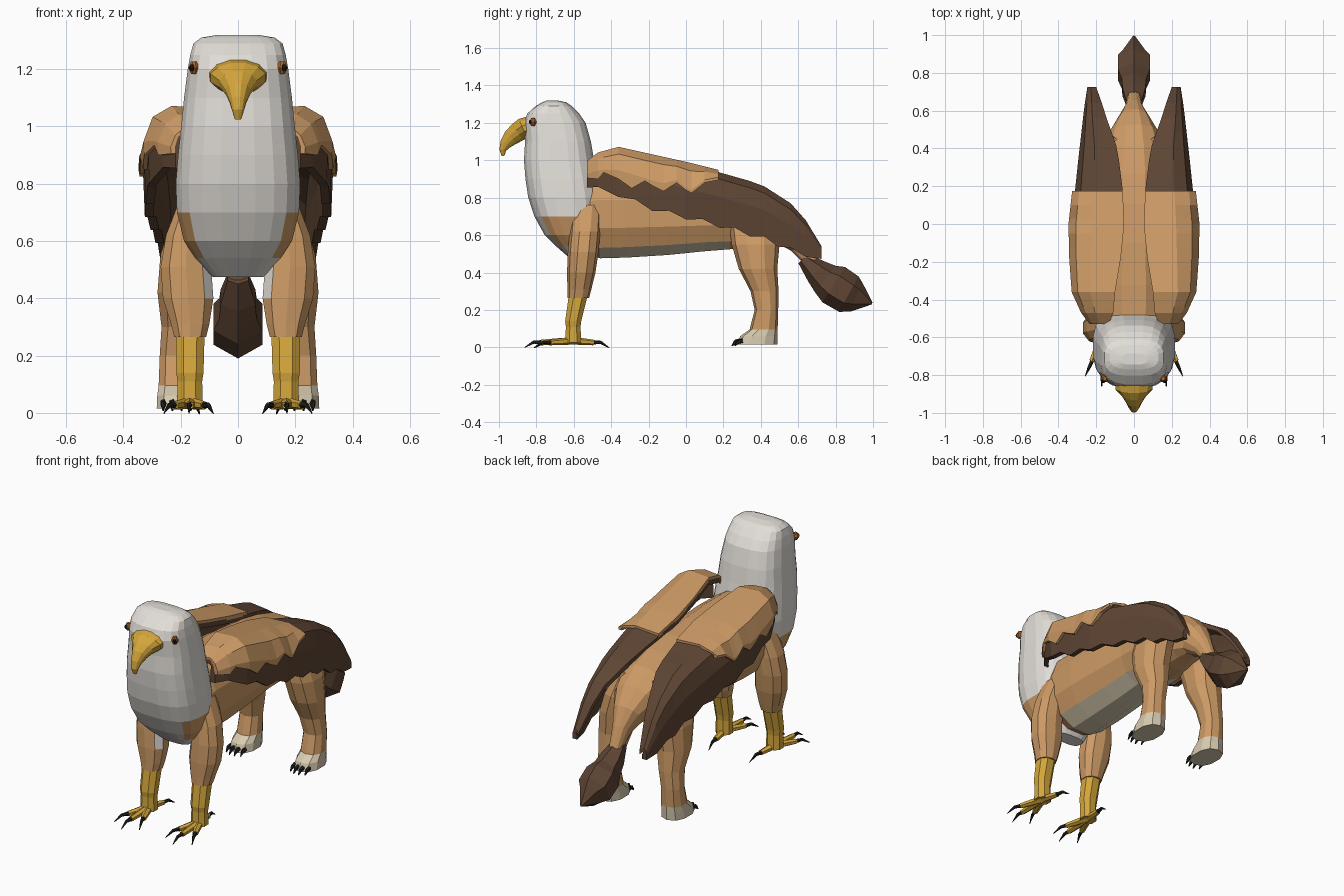
import bpy, bmesh, math
from mathutils import Vector

if "Cube" in bpy.data.objects:
    bpy.data.objects.remove(bpy.data.objects["Cube"])


def material(name, rgb):
    m = bpy.data.materials.new(name)
    m.diffuse_color = (*rgb, 1)
    m.use_nodes = True
    m.node_tree.nodes["Principled BSDF"].inputs["Base Color"].default_value = m.diffuse_color
    return m


WHITE = material("white_feather", (0.76, 0.73, 0.685))
TAN = material("tan_fur", (0.61, 0.325, 0.132))
BROWN = material("dark_brown_feather", (0.112, 0.06, 0.034))
YELLOW = material("yellow_horn", (0.67, 0.39, 0.045))
CREAM = material("cream_fur", (0.68, 0.59, 0.43))
BLACK = material("black_claw", (0.015, 0.013, 0.012))
ORANGE = material("orange_eye", (0.45, 0.13, 0.02))


def make(name, lofts, mats, rule=None, mirror=False):
    """Skin each list of rings, cap the ends, optionally mirror across x."""
    bm = bmesh.new()
    for side in ((1, -1) if mirror else (1,)):
        for rings in lofts:
            vs = [[bm.verts.new((p[0] * side, p[1], p[2])) for p in r] for r in rings]
            n = len(vs[0])
            for a, b in zip(vs, vs[1:]):
                for i in range(n):
                    j = (i + 1) % n
                    bm.faces.new((a[i], a[j], b[j], b[i]))
            bm.faces.new(vs[0])
            bm.faces.new(vs[-1])
    bmesh.ops.recalc_face_normals(bm, faces=bm.faces[:])
    bm.normal_update()
    if rule:
        for f in bm.faces:
            f.material_index = rule(f.calc_center_median(), f.normal)
    me = bpy.data.meshes.new(name)
    bm.to_mesh(me)
    bm.free()
    for m in mats:
        me.materials.append(m)
    ob = bpy.data.objects.new(name, me)
    bpy.context.collection.objects.link(ob)
    return ob


def unit(i, n, e):
    """Point on a unit superellipse."""
    a = 2 * math.pi * (i + 0.5) / n
    c, s = math.cos(a), math.sin(a)
    return (math.copysign(abs(c) ** (2 / e), c), math.copysign(abs(s) ** (2 / e), s))


def column(rows, n=10, e=2.3):
    """Horizontal rings from rows of (z, y, half_y, x, half_x)."""
    return [[(x + hx * u, y + hy * v, z) for u, v in (unit(i, n, e) for i in range(n))]
            for z, y, hy, x, hx in rows]


def tube(rows, n=8, e=2.0):
    """Rings square to a path of (x, y, z, half_width, half_height)."""
    pts = [Vector(r[:3]) for r in rows]
    rings = []
    for k, r in enumerate(rows):
        t = (pts[min(k + 1, len(pts) - 1)] - pts[max(k - 1, 0)]).normalized()
        side = (Vector((1, 0, 0)) - t * t.x).normalized()
        up = t.cross(side)
        rings.append([pts[k] + side * r[3] * u + up * r[4] * v
                      for u, v in (unit(i, n, e) for i in range(n))])
    return rings


# Head, neck and chest: rows of (z, front y, back y, half width)
neck = [(1.32, -.745, -.685, .07), (1.31, -.77, -.64, .13), (1.29, -.805, -.61, .157),
        (1.25, -.85, -.57, .168), (1.2, -.867, -.535, .177), (1.1, -.862, -.507, .19),
        (1.0, -.868, -.49, .2), (.9, -.86, -.47, .211), (.8, -.845, -.455, .219),
        (.7, -.812, -.455, .215), (.6, -.757, -.46, .19), (.54, -.695, -.5, .15),
        (.475, -.62, -.53, .09)]
make("head_and_neck",
     [column([(z, (f + b) / 2, (b - f) / 2, 0, w) for z, f, b, w in neck], 20, 2.9)],
     [WHITE, TAN],
     lambda c, n: int((c.z < .69 and abs(c.x) > .12 and c.y > -.74) or (c.z < .76 and c.y > -.5)))

# Torso: rows of (y, bottom z, top z, half width), with a pale belly
torso = [(-.56, .485, .9, .17), (-.48, .468, .955, .2), (-.32, .473, .955, .205),
         (-.1, .487, .945, .195), (.1, .507, .925, .185), (.25, .518, .895, .19),
         (.38, .525, .855, .17), (.48, .535, .79, .13), (.55, .53, .71, .085),
         (.61, .49, .61, .048), (.67, .42, .49, .036)]
make("torso", [tube([(0, y, (a + b) / 2, w, (b - a) / 2) for y, a, b, w in torso], 12, 2.3)],
     [TAN, CREAM], lambda c, n: int(n.z < -.5 and -.4 < c.y < .28))

# Tail tuft
make("tail_tuft", [tube([(0, .625, .475, .042, .035), (0, .7, .405, .07, .07), (0, .745, .365, .075, .09),
                         (0, .79, .335, .098, .112), (0, .87, .285, .098, .108), (0, .91, .27, .065, .085),
                         (0, .995, .235, .006, .006)], 6)], [BROWN])

# Beak with hooked tip
make("beak", [tube([(0, -.835, 1.178, .105, .06), (0, -.872, 1.17, .1, .058), (0, -.9, 1.15, .068, .054),
                    (0, -.935, 1.122, .045, .046), (0, -.965, 1.087, .03, .032),
                    (0, -.98, 1.055, .021, .019), (0, -.978, 1.024, .011, .008)], 12)], [YELLOW])

# Eyes with dark pupils, set into the corners of the face
for name, mat, x, y, r in (("eyes", ORANGE, .154, -.818, .021), ("pupils", BLACK, .161, -.831, .011)):
    make(name, [column([(1.205 - r, y, r * .5, x, r * .5), (1.205, y, r, x, r),
                        (1.205 + r, y, r * .5, x, r * .5)], 8, 2)], [mat], mirror=True)

# Front legs: tan upper leg with a pale inner patch
make("front_upper_legs",
     [column([(.76, -.53, .08, .14, .06), (.62, -.54, .082, .175, .08), (.51, -.55, .082, .182, .092),
              (.4, -.56, .076, .174, .092), (.31, -.57, .064, .167, .07), (.265, -.576, .058, .167, .058)])],
     [TAN, WHITE],
     lambda c, n: int(.4 < c.z < .51 and n.x * c.x < 0 and abs(n.x) > .3 and n.y < -.3), mirror=True)
make("front_shins",
     [column([(.28, -.576, .054, .167, .054), (.14, -.603, .046, .168, .051), (.11, -.603, .042, .168, .046),
              (.025, -.603, .046, .168, .048)], 8)], [YELLOW], mirror=True)

# Bird toes and claws
toes, claws = [], []
for tx, ty in ((.223, -.725), (.17, -.775), (.118, -.73), (.15, -.495)):
    base, end = Vector((.168, -.6, .035)), Vector((tx, ty, .026))
    d = (end - base).normalized()
    mid = base.lerp(end, .5)
    toes.append(tube([(*base, .025, .02), (*mid, .02, .018), (*end, .016, .015)], 6))
    claws.append(tube([(*(end - d * .01), .012, .013), (*(end + d * .04 + Vector((0, 0, .004))), .009, .009),
                       (*(end + d * .088 - Vector((0, 0, .022))), .002, .002)], 5))
make("front_toes", toes, [YELLOW], mirror=True)
make("front_claws", claws, [BLACK], mirror=True)

# Hind legs with cream paws
make("hind_legs",
     [column([(.8, .36, .1, .11, .05), (.66, .365, .135, .15, .09), (.55, .372, .128, .18, .095),
              (.42, .385, .103, .193, .092), (.3, .42, .075, .2, .07), (.2, .43, .063, .212, .064),
              (.095, .415, .075, .212, .068), (.06, .39, .1, .213, .072), (.015, .38, .108, .213, .074)])],
     [TAN, CREAM], lambda c, n: int(c.z < .09), mirror=True)
make("hind_claws",
     [tube([(x, y, .035, .012, .014), (x, y - .025, .03, .01, .012), (x, y - .045, .008, .003, .003)], 5)
      for x, y in ((.165, .305), (.197, .29), (.229, .29), (.261, .305))], [BLACK], mirror=True)

# Wings: rows of (y, inner x, outer x, top z, bottom z)
WING = [(-.53, .13, .22, .985, .86), (-.47, .11, .265, 1.03, .84), (-.36, .1, .315, 1.06, .81),
        (-.18, .07, .328, 1.02, .735), (0, .052, .332, .98, .69), (.18, .06, .312, .935, .645),
        (.34, .08, .295, .89, .6), (.42, .095, .286, .86, .575), (.56, .145, .27, .77, .515),
        (.64, .17, .26, .68, .49), (.725, .2, .247, .54, .455)]


def station(y):
    """Interpolate the wing rows at y."""
    for a, b in zip(WING, WING[1:]):
        if y <= b[0] + 1e-6:
            t = (y - a[0]) / (b[0] - a[0])
            return [p + (q - p) * t for p, q in zip(a, b)][1:]


def wing_ring(y, low, out, thick):
    """Curved shell section from the inner edge over the ridge to height low."""
    xi, xo, zt, zb = station(y)
    h, w = zt - zb, xo - xi
    shoulder = max(zt - .45 * h, low + .015)
    outer = [(xi, zt - .012), (xi + .6 * w, zt), (xi + .88 * w, zt - .2 * (zt - shoulder) - .01),
             (xo, shoulder), (xo - .04 * (shoulder - low), low)]
    hug = (0, .2, .6, 1, 1)
    outer = [(x + out * k, z + out * (1 - k)) for (x, z), k in zip(outer, hug)]
    inner = [(x - thick * k, z - thick * (1 - k)) for (x, z), k in zip(outer, hug)]
    return [(x, y, z) for x, z in outer + inner[::-1]]


# Long dark flight feathers with a stepped lower edge
ys = (-.53, -.47, -.36, -.27, -.18, -.09, 0, .09, .18, .26, .34, .42, .49, .56, .64, .725)
make("flight_feathers",
     [[wing_ring(y, station(y)[3] + (.018 if k % 2 else -.006), 0, .03) for k, y in enumerate(ys)]],
     [BROWN], mirror=True)

# Tan shoulder coverts lying on top, with a zigzag edge
edge = [(-.53, .905), (-.47, .9), (-.44, .935), (-.36, .9), (-.29, .85), (-.22, .89), (-.18, .865),
        (-.12, .835), (-.05, .88), (0, .84), (.03, .825), (.1, .88), (.175, .895)]
make("wing_coverts", [[wing_ring(y, z, .015, .023) for y, z in edge]], [TAN], mirror=True)
